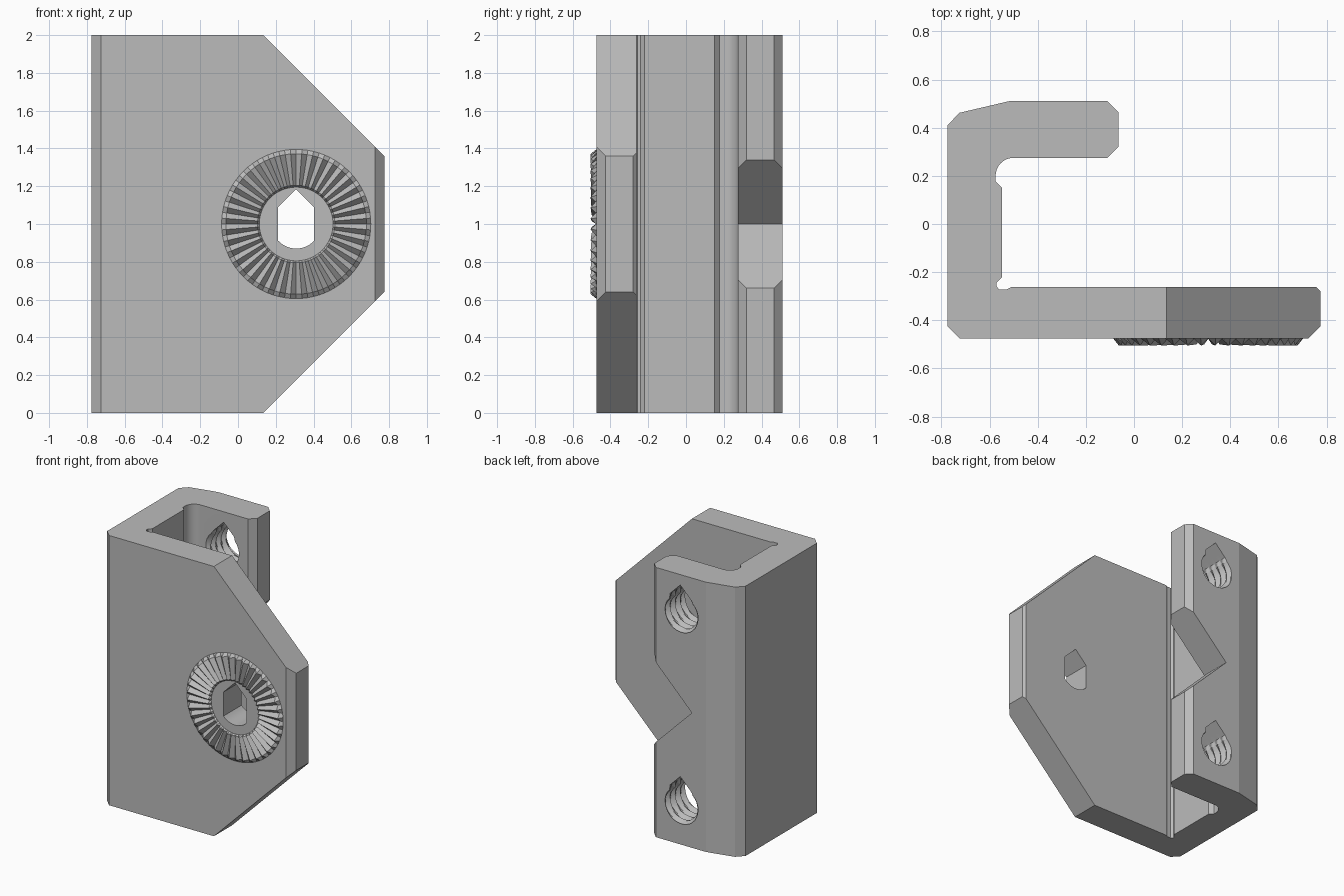
import bpy, bmesh, math
from mathutils import Vector

if "Cube" in bpy.data.objects:
    bpy.data.objects.remove(bpy.data.objects["Cube"])

grey = bpy.data.materials.new("plain grey")
grey.use_nodes = True
colour = (0.5, 0.5, 0.5, 1)
grey.diffuse_color = colour
grey.node_tree.nodes["Principled BSDF"].inputs["Base Color"].default_value = colour


def loft(name, rings, capped=True, closed=False):
    """Skin a list of closed rings of points."""
    bm = bmesh.new()
    rows = [[bm.verts.new(p) for p in ring] for ring in rings]
    for a, b in zip(rows, rows[1:]):
        for i in range(len(a)):
            j = (i + 1) % len(a)
            bm.faces.new((a[i], a[j], b[j], b[i]))
    if capped:
        bm.faces.new(rows[0][::-1])
        bm.faces.new(rows[-1])
    bmesh.ops.recalc_face_normals(bm, faces=bm.faces)
    mesh = bpy.data.meshes.new(name)
    bm.to_mesh(mesh)
    bm.free()
    mesh.materials.append(grey)
    obj = bpy.data.objects.new(name, mesh)
    bpy.context.collection.objects.link(obj)
    return obj


def prism_y(name, pts, y0, y1):
    return loft(name, [[(x, y, z) for x, z in pts] for y in (y0, y1)])


def cut(target, cutter):
    mod = target.modifiers.new("cut", 'BOOLEAN')
    mod.operation = 'DIFFERENCE'
    mod.solver = 'EXACT'
    mod.object = cutter
    bpy.context.view_layer.objects.active = target
    bpy.ops.object.modifier_apply(modifier=mod.name)
    bpy.data.objects.remove(cutter)


# Channel body: one cross-section extruded upward
fillet = [(-0.5 + 0.075 * math.cos(a), 0.2 + 0.075 * math.sin(a))
          for a in (math.pi - i * math.pi / 16 for i in range(9))]
section = [(-0.775, -0.425), (-0.725, -0.475), (0.725, -0.475), (0.775, -0.425),
           (0.775, -0.28), (0.757, -0.262), (-0.51, -0.262), (-0.53, -0.272),
           (-0.56, -0.272), (-0.572, -0.258), (-0.57, -0.242), (-0.548, -0.22),
           (-0.548, 0.15), (-0.575, 0.177)] + fillet + [
           (-0.11, 0.275), (-0.065, 0.32), (-0.065, 0.465), (-0.11, 0.51),
           (-0.52, 0.51), (-0.725, 0.462), (-0.775, 0.41)]
body = loft("bracket_body", [[(x, y, z) for x, y in section] for z in (0, 2)])

# Sloped corners of the front plate
for s in (-1, 1):
    corner = [(0.035, 1 + s * 1.1), (0.935, 1 + s * 0.2), (0.935, 1 + s * 1.1)]
    cut(body, prism_y("corner_cutter", corner, -0.6, 0))

# V notch in the back flange
cut(body, prism_y("notch_cutter", [(-0.405, 1), (0.095, 0.5), (0.095, 1.5)], 0.22, 0.6))

# Flat-sided keyhole slot in the front plate
cx, r, half = 0.308, 0.13, 0.095
end = math.acos(half / r)
slot = []
for i in range(13):
    a = -math.pi + end + (math.pi - 2 * end) * i / 12
    slot.append((cx + r * math.cos(a), 1 + r * math.sin(a)))
slot += [(cx + half, 1.089), (cx, 1 + r * math.sqrt(2)), (cx - half, 1.089)]
cut(body, prism_y("slot_cutter", slot, -0.6, -0.2))


# Threaded teardrop holes in the back flange
def thread_ring(y, z, n=32, pitch=0.06):
    ring = []
    for i in range(n):
        a = 2 * math.pi * i / n
        phase = (y / pitch + i / n) % 1
        rad = 0.12 + 0.03 * abs(2 * phase - 1)
        if abs(a - math.pi / 2) < math.pi / 4:
            rad = 0.15 / math.cos(math.pi / 4 - abs(a - math.pi / 2))
        ring.append((-0.31 + rad * math.cos(a), y, z + rad * math.sin(a)))
    return ring


for z in (0.29, 1.71):
    cut(body, loft("thread_cutter", [thread_ring(0.243 + i * 0.01, z) for i in range(31)]))

# Ring of radial locking teeth on the front
teeth = 40
profile = [(0.195, 0, 0), (0.205, 0.025, 0.002), (0.372, 0.03, 0.002), (0.395, 0, 0)]
rings = []
for rad, peak, valley in profile:
    ring = []
    for i in range(teeth * 2):
        a = math.pi * i / teeth
        height = valley if i % 2 == 0 else peak
        ring.append((cx + rad * math.cos(a), -0.475 - height, 1 + rad * math.sin(a)))
    rings.append(ring)
serration = loft("serrated_ring", rings, capped=False)
if sum((f.normal.y for f in serration.data.polygons)) > 0:
    serration.data.flip_normals()

# Smooth only the fillet and the round walls
bpy.ops.object.select_all(action='DESELECT')
body.select_set(True)
bpy.context.view_layer.objects.active = body
bpy.ops.object.shade_smooth_by_angle(angle=math.radians(12))
